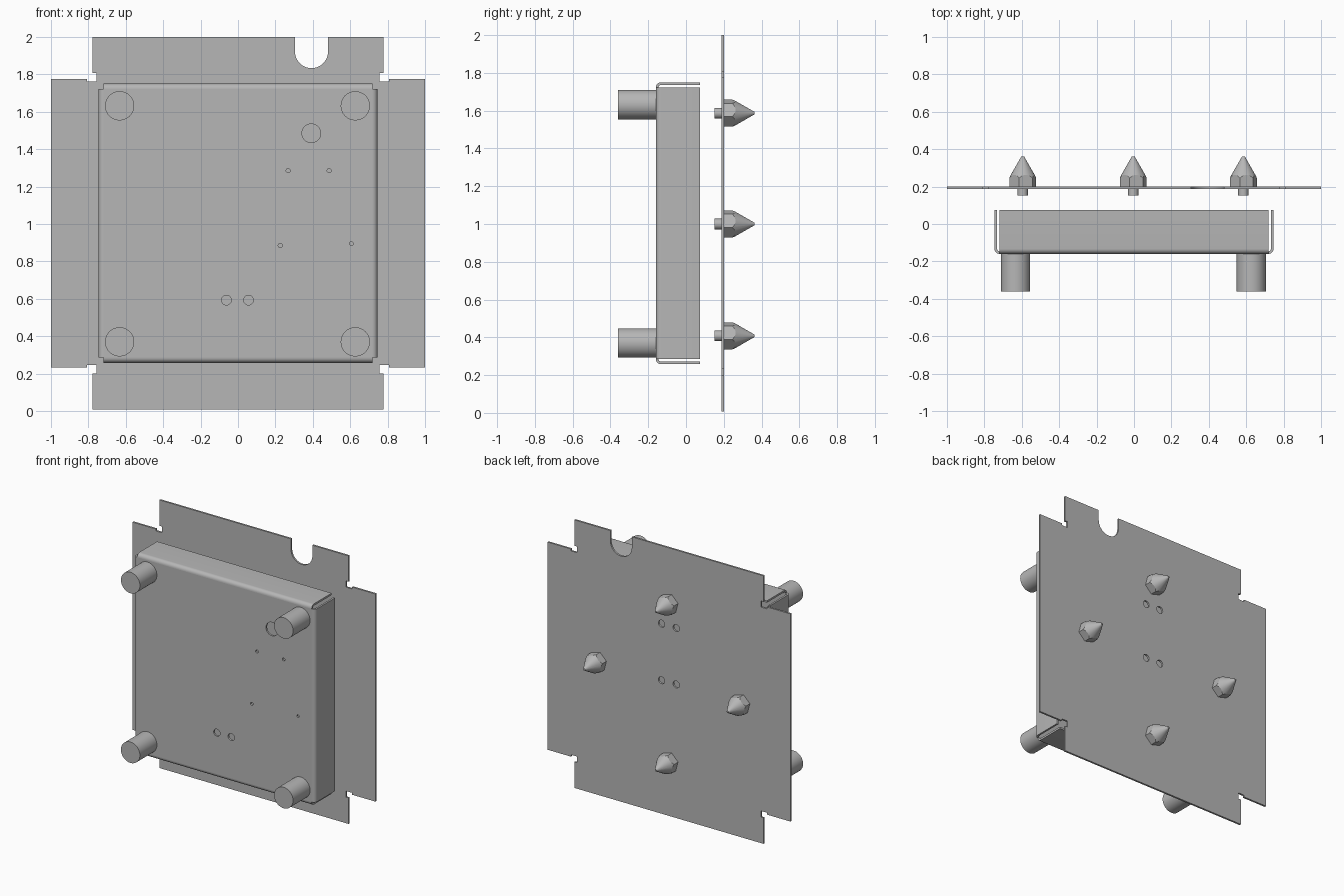
import bpy, bmesh
from math import pi, sin, cos, radians
from mathutils import Vector, Matrix

if "Cube" in bpy.data.objects:
    bpy.data.objects.remove(bpy.data.objects["Cube"], do_unlink=True)

steel = bpy.data.materials.new("plain_grey_steel")
steel.use_nodes = True
grey = (0.47, 0.47, 0.47, 1)
steel.diffuse_color = grey
steel.node_tree.nodes["Principled BSDF"].inputs["Base Color"].default_value = grey

MID = 1.004          # height of the sheet centres
THICK = 0.014        # sheet thickness


def finish(ob):
    """Give the part its material and smooth its round faces."""
    ob.data.materials.clear()
    ob.data.materials.append(steel)
    bpy.ops.object.select_all(action='DESELECT')
    ob.select_set(True)
    bpy.context.view_layer.objects.active = ob
    bpy.ops.object.shade_smooth_by_angle(angle=radians(30))


def from_bmesh(name, bm):
    bmesh.ops.recalc_face_normals(bm, faces=bm.faces)
    mesh = bpy.data.meshes.new(name)
    bm.to_mesh(mesh)
    bm.free()
    ob = bpy.data.objects.new(name, mesh)
    bpy.context.collection.objects.link(ob)
    finish(ob)


def ring(x, z, r, n=32):
    return [(x + r * cos(2 * pi * i / n), z + r * sin(2 * pi * i / n)) for i in range(n)]


def sheet(name, loops, y):
    """Flat upright sheet: first loop is the outline, the others are holes."""
    curve = bpy.data.curves.new(name, 'CURVE')
    curve.dimensions = '2D'
    curve.fill_mode = 'BOTH'
    curve.extrude = THICK / 2
    for loop in loops:
        s = curve.splines.new('POLY')
        s.points.add(len(loop) - 1)
        for p, (x, z) in zip(s.points, loop):
            p.co = (x, z, 0, 1)
        s.use_cyclic_u = True
    ob = bpy.data.objects.new(name, curve)
    bpy.context.collection.objects.link(ob)
    ob.matrix_world = Matrix.Translation((0, y, 0)) @ Matrix.Rotation(pi / 2, 4, 'X')
    bpy.ops.object.select_all(action='DESELECT')
    ob.select_set(True)
    bpy.context.view_layer.objects.active = ob
    bpy.ops.object.convert(target='MESH')
    finish(bpy.context.object)


def cylinder(bm, x, z, y0, y1, r0, r1, n=48):
    """Round bar or cone along y, from y0 to y1."""
    m = Matrix.Translation((x, (y0 + y1) / 2, z)) @ Matrix.Rotation(-pi / 2, 4, 'X')
    bmesh.ops.create_cone(bm, cap_ends=True, segments=n, radius1=r0, radius2=r1,
                          depth=y1 - y0, matrix=m)


# Back plate: four tabs with relief notches at the corners, and a U slot on top
corner = [(1, 0.772), (0.806, 0.772), (0.806, 0.758), (0.757, 0.758),
          (0.757, 0.804), (0.778, 0.804), (0.778, 0.997)]
slot_x, slot_z, slot_r = 0.393, 1.921, 0.088
slot = [(slot_x + slot_r * cos(a), slot_z - slot_r * sin(a))
        for a in (pi * i / 20 for i in range(21))]
top_z = MID + 0.997 - 0.001
outline = [(x, MID + z) for x, z in corner]
outline += [(slot_x + slot_r, MID + 0.997)] + slot + [(slot_x - slot_r, MID + 0.997)]
outline += [(-x, MID + z) for x, z in reversed(corner)]
outline += [(-x, MID - z) for x, z in corner]
outline += [(x, MID - z) for x, z in reversed(corner)]
outline = [(x, min(2, max(0, z))) if abs(z - MID) > 0.99 else (x, z) for x, z in outline]
plate_holes = [ring(x, z, 0.026) for x in (-0.06, 0.06) for z in (1.0, 1.42)]
sheet("back_plate", [outline] + plate_holes, 0.194)

# Front panel of the tray with its drilled holes
HALF = 0.718
FRONT, BACK = -0.16, 0.075
panel = [(sx * HALF, MID + sz * HALF) for sx, sz in ((-1, -1), (1, -1), (1, 1), (-1, 1))]
drilled = [(0.392, 1.485, 0.05), (0.268, 1.285, 0.011), (0.487, 1.285, 0.011),
           (0.226, 0.885, 0.011), (0.606, 0.895, 0.01),
           (-0.062, 0.593, 0.026), (0.056, 0.593, 0.026)]
sheet("tray_front_panel", [panel] + [ring(*h) for h in drilled], FRONT + THICK / 2)

# Four flanges folded back from the panel with a rounded bend
BEND = 0.028


def arc(r):
    return [(HALF + r * sin(a), FRONT + BEND - r * cos(a))
            for a in (pi / 2 * i / 8 for i in range(9))]


profile = arc(BEND) + [(HALF + BEND, BACK), (HALF + BEND - THICK, BACK)]
profile += list(reversed(arc(BEND - THICK)))
for k, side in enumerate(("left", "bottom", "right", "top")):
    bm = bmesh.new()
    face = bm.faces.new([bm.verts.new((u, y, -HALF)) for u, y in profile])
    ext = bmesh.ops.extrude_face_region(bm, geom=[face])
    bmesh.ops.translate(bm, vec=(0, 0, 2 * HALF),
                        verts=[v for v in ext["geom"] if isinstance(v, bmesh.types.BMVert)])
    bm.transform(Matrix.Translation((0, 0, MID)) @ Matrix.Rotation(k * pi / 2, 4, 'Y'))
    from_bmesh("tray_flange_" + side, bm)

# Round feet on the front panel
for sx, xn in ((-1, "right"), (1, "left")):
    for sz, zn in ((-1, "lower"), (1, "upper")):
        bm = bmesh.new()
        cylinder(bm, sx * 0.63 - 0.003, MID + sz * 0.631 - 0.003, -0.36, FRONT, 0.078, 0.078)
        from_bmesh(f"foot_{zn}_{xn}", bm)

# Pointed hexagonal spikes on the back plate, each with a short stud through it
spikes = {"right": (-0.595, 1.0), "left": (0.585, 1.0),
          "upper": (-0.004, 1.587), "lower": (-0.004, 0.408)}
for name, (x, z) in spikes.items():
    bm = bmesh.new()
    cylinder(bm, x, z, 0.2, 0.362, 0.1, 0.007)
    for i in range(6):
        a = radians(15 + 60 * i)
        n = Vector((cos(a), 0, sin(a)))
        cut = bmesh.ops.bisect_plane(bm, geom=bm.verts[:] + bm.edges[:] + bm.faces[:],
                                     plane_co=Vector((x, 0, z)) + n * 0.064, plane_no=n,
                                     clear_outer=True)
        edges = [e for e in cut["geom_cut"] if isinstance(e, bmesh.types.BMEdge)]
        bmesh.ops.holes_fill(bm, edges=[e for e in bm.edges if e.is_boundary])
    from_bmesh("spike_" + name, bm)
    bm = bmesh.new()
    cylinder(bm, x, z, 0.152, 0.201, 0.028, 0.028, 24)
    from_bmesh("stud_" + name, bm)
